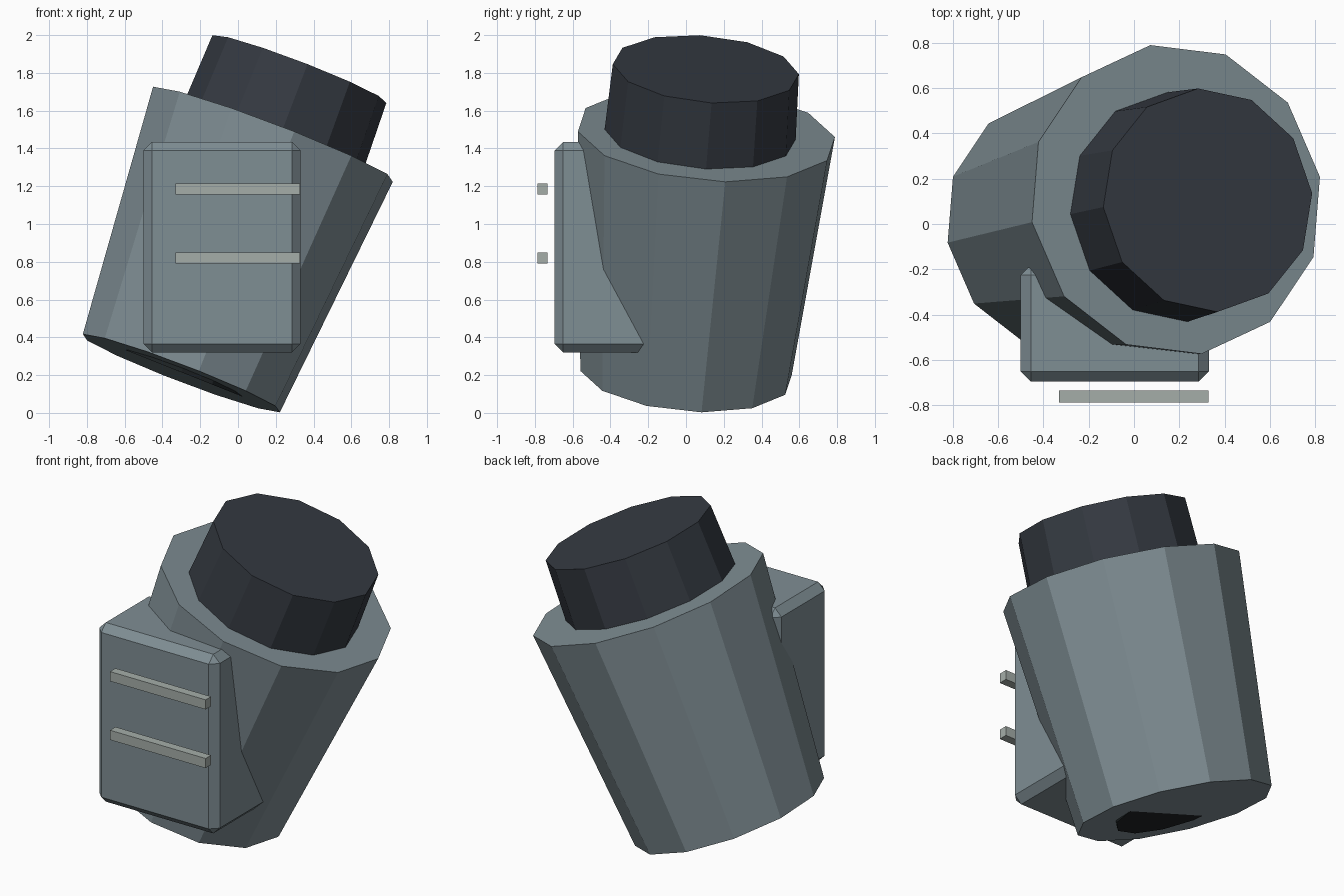
import bpy, bmesh, math
from mathutils import Vector, Matrix

if "Cube" in bpy.data.objects:
    bpy.data.objects.remove(bpy.data.objects["Cube"])


def srgb(h):
    def lin(c):
        return c / 12.92 if c <= 0.04045 else ((c + 0.055) / 1.055) ** 2.4
    return [lin(int(h[i:i + 2], 16) / 255) for i in (0, 2, 4)] + [1.0]


def material(name, h):
    m = bpy.data.materials.new(name)
    m.diffuse_color = srgb(h)
    m.use_nodes = True
    m.node_tree.nodes["Principled BSDF"].inputs["Base Color"].default_value = m.diffuse_color
    return m


steel = material("blue grey", "7f8e94")
dark = material("charcoal", "353a42")
black = material("near black", "1d2224")
pale = material("pale grey", "a5aea9")


def finish(name, bm, mat):
    bmesh.ops.recalc_face_normals(bm, faces=bm.faces)
    me = bpy.data.meshes.new(name)
    bm.to_mesh(me)
    bm.free()
    me.materials.append(mat)
    ob = bpy.data.objects.new(name, me)
    bpy.context.collection.objects.link(ob)
    return ob


def tapered(name, base, top, r1, r2, corner, mat, sides=12):
    """Faceted frustum between two points, first corner facing a given way."""
    base, top = Vector(base), Vector(top)
    n = (top - base).normalized()
    u = Vector(corner)
    u = (u - n * u.dot(n)).normalized()
    v = n.cross(u)
    mid = (base + top) / 2
    m = Matrix((u, v, n)).transposed().to_4x4()
    m.translation = mid
    bm = bmesh.new()
    bmesh.ops.create_cone(bm, cap_ends=True, segments=sides, radius1=r1,
                          radius2=r2, depth=(top - base).length)
    # put a corner exactly on the local x axis
    a = max(bm.verts, key=lambda w: w.co.x).co
    bm.transform(m @ Matrix.Rotation(-math.atan2(a.y, a.x), 4, 'Z'))
    return finish(name, bm, mat)


def box(name, lo, hi, mat, bevel=0):
    lo, hi = Vector(lo), Vector(hi)
    bm = bmesh.new()
    bmesh.ops.create_cube(bm, size=1)
    for w in bm.verts:
        w.co = (lo + hi) / 2 + w.co * (hi - lo)
    if bevel:
        bmesh.ops.bevel(bm, geom=bm.edges[:], offset=bevel, segments=1,
                        affect='EDGES')
    return finish(name, bm, mat)


# leaning body and cap
lean = Vector((0.357, 0.081, 0.93)).normalized()
tapered("body", (-0.30, 0, 0.21), (0.185, 0.108, 1.475), 0.567, 0.69,
        (0.635, 0.10, -0.255), steel)
cap_top = Vector((0.325, 0.105, 1.82))
tapered("cap", cap_top - lean * 0.42, cap_top, 0.51, 0.495,
        (0.455, 0.03, -0.18), dark)

# dark plug that half emerges from the underside
plug = Vector((-0.30, 0, 0.215))
tapered("bottom_plug", plug, plug + Vector((0.037, 0, 0.093)), 0.35, 0.35,
        (1, 0, -0.4), black)

# front box with chamfered edges, and its two bars
box("front_box", (-0.50, -0.695, 0.32), (0.33, -0.18, 1.435), steel, 0.045)
for i, z in enumerate((0.82, 1.185)):
    box(f"bar_{i + 1}", (-0.33, -0.787, z - 0.03), (0.328, -0.733, z + 0.03), pale)
